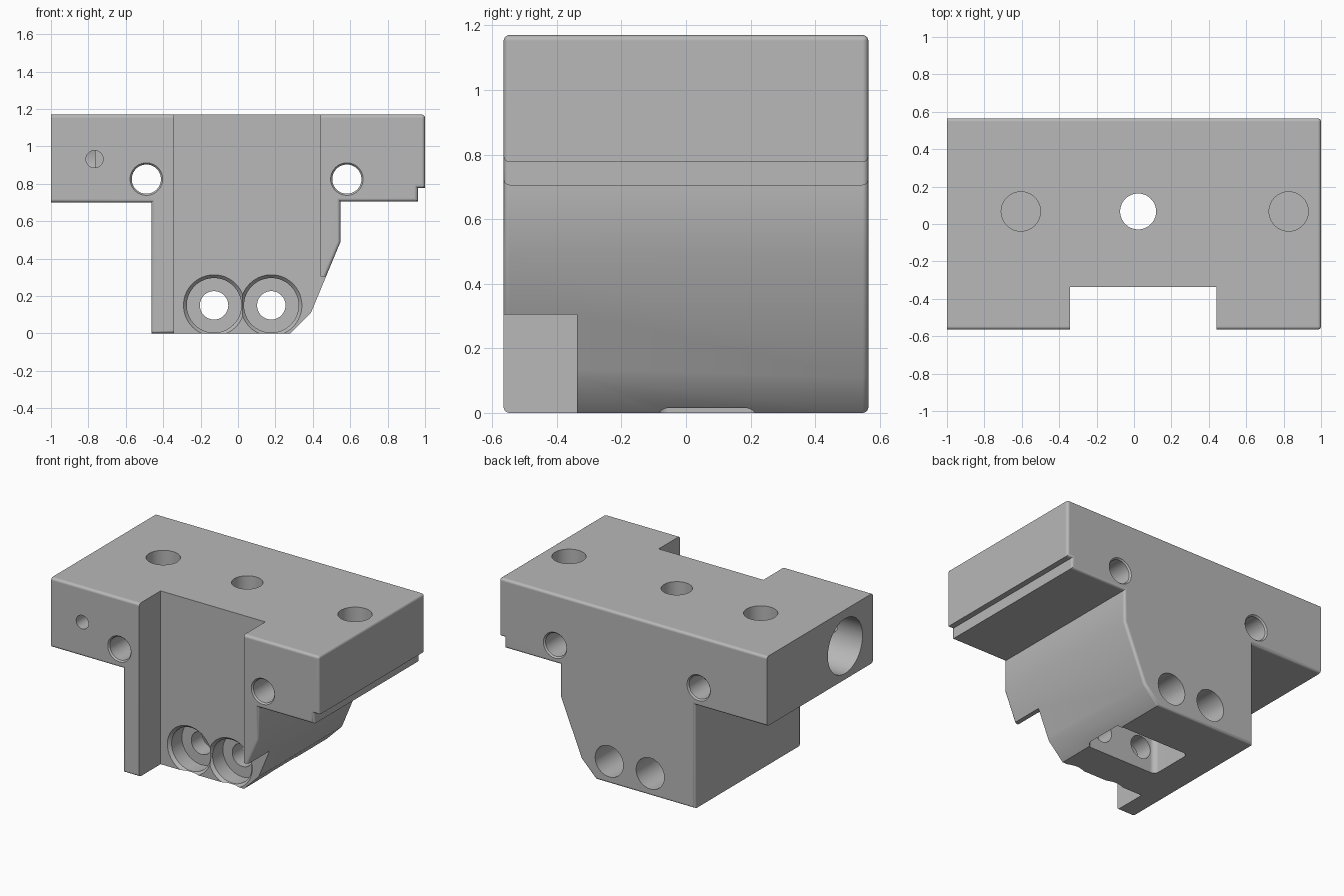
import bpy, bmesh, math
from mathutils import Vector, Matrix

cube = bpy.data.objects.get("Cube")
if cube:
    bpy.data.objects.remove(cube, do_unlink=True)

HALF_Y = 0.565
TOP = 1.17

grey = bpy.data.materials.new("machined_grey")
grey.use_nodes = True
grey.diffuse_color = (0.48, 0.48, 0.48, 1)
grey.node_tree.nodes["Principled BSDF"].inputs["Base Color"].default_value = (0.48, 0.48, 0.48, 1)


def add_object(name, bm):
    bmesh.ops.recalc_face_normals(bm, faces=bm.faces[:])
    mesh = bpy.data.meshes.new(name)
    bm.to_mesh(mesh)
    bm.free()
    mesh.materials.append(grey)
    obj = bpy.data.objects.new(name, mesh)
    bpy.context.collection.objects.link(obj)
    return obj


def box(name, low, high, corner=0):
    """Box cutter, optionally with rounded vertical corners."""
    low, high = Vector(low), Vector(high)
    bm = bmesh.new()
    bmesh.ops.create_cube(bm, size=1)
    bmesh.ops.scale(bm, vec=high - low, verts=bm.verts[:])
    bmesh.ops.translate(bm, vec=(low + high) / 2, verts=bm.verts[:])
    if corner:
        upright = [e for e in bm.edges
                   if abs(e.verts[0].co.z - e.verts[1].co.z) > 0.01]
        bmesh.ops.bevel(bm, geom=upright, offset=corner, segments=6,
                        profile=0.5, affect='EDGES')
    return add_object(name, bm)


def drill(name, start, direction, profile, sides=64):
    """Stepped round cutter; profile lists (distance along axis, radius)."""
    bm = bmesh.new()
    rings = []
    for dist, radius in profile:
        rings.append([bm.verts.new((radius * math.cos(math.tau * i / sides),
                                    radius * math.sin(math.tau * i / sides), dist))
                      for i in range(sides)])
    for a, b in zip(rings, rings[1:]):
        for i in range(sides):
            j = (i + 1) % sides
            bm.faces.new((a[i], a[j], b[j], b[i]))
    bm.faces.new(rings[0])
    bm.faces.new(rings[-1])
    turn = Vector(direction).to_track_quat('Z', 'Y').to_matrix().to_4x4()
    bmesh.ops.transform(bm, matrix=Matrix.Translation(start) @ turn, verts=bm.verts[:])
    return add_object(name, bm)


# Block body: T-shaped outline extruded front to back
outline = [(-1, TOP), (-1, 0.7), (-0.463, 0.7), (-0.463, 0), (0.28, 0),
           (0.39, 0.11), (0.548, 0.49), (0.548, 0.705), (0.962, 0.705),
           (0.962, 0.777), (1, 0.777), (1, TOP)]
bm = bmesh.new()
face = bm.faces.new([bm.verts.new((x, -HALF_Y, z)) for x, z in outline])
side = bmesh.ops.extrude_face_region(bm, geom=[face])
bmesh.ops.translate(bm, vec=(0, 2 * HALF_Y, 0),
                    verts=[v for v in side["geom"] if isinstance(v, bmesh.types.BMVert)])
bmesh.ops.recalc_face_normals(bm, faces=bm.faces[:])


def is_rounded(edge):
    a, b = (v.co for v in edge.verts)
    if abs(a.y - b.y) < 0.01:
        return not (a.x < -0.99 and b.x < -0.99)
    return a.x > 0.99 and a.z > 1


bmesh.ops.bevel(bm, geom=[e for e in bm.edges if is_rounded(e)], offset=0.018,
                segments=4, profile=0.5, affect='EDGES')
block = add_object("mounting_block", bm)

cutters = [
    # Front channel and the relief beside its lower end
    box("front_channel", (-0.342, -1, -0.5), (0.44, -0.337, 1.5)),
    box("front_relief", (0.4, -1, -0.5), (0.8, -0.337, 0.305)),
    # Pocket in the underside
    box("bottom_pocket", (-0.24, -0.09, -0.2), (0.295, 0.22, 0.24), 0.035),
]

# Cross holes running front to back, chamfered at both mouths
for side_name, x in (("right", -0.49), ("left", 0.582)):
    cutters.append(drill(side_name + "_cross_hole", (x, -HALF_Y, 0.825), (0, 1, 0),
                         [(-0.01, 0.096), (0.01, 0.078),
                          (2 * HALF_Y - 0.01, 0.078), (2 * HALF_Y + 0.01, 0.096)]))

# Counterbored lower holes, opening into the pocket and out of the back
for side_name, x in (("right", -0.128), ("left", 0.178)):
    cutters.append(drill(side_name + "_counterbore", (x, -0.337, 0.15), (0, 1, 0),
                         [(-0.02, 0.181), (0.02, 0.146), (0.13, 0.146),
                          (0.1301, 0.076), (0.4, 0.076)]))
    cutters.append(drill(side_name + "_back_hole", (x, 0.1, 0.15), (0, 1, 0),
                         [(0, 0.105), (0.6, 0.105)]))

# Top holes: two blind, one through to the pocket
for side_name, x in (("right", -0.605), ("left", 0.827)):
    cutters.append(drill(side_name + "_top_hole", (x, 0.067, 1.3), (0, 0, -1),
                         [(0, 0.105), (0.38, 0.105)]))
cutters.append(drill("centre_hole", (0.022, 0.067, 1.3), (0, 0, -1),
                     [(0, 0.096), (1.2, 0.096)]))

# Side bore and the small screw hole that meets it
cutters.append(drill("side_bore", (-1.1, -0.27, 0.925), (1, 0, 0),
                     [(0, 0.185), (0.335, 0.185)]))
cutters.append(drill("screw_hole", (-0.767, -0.7, 0.932), (0, 1, 0),
                     [(0, 0.046), (0.43, 0.046)], 32))

bpy.context.view_layer.objects.active = block
block.select_set(True)
for cutter in cutters:
    cut = block.modifiers.new(cutter.name, 'BOOLEAN')
    cut.operation = 'DIFFERENCE'
    cut.solver = 'EXACT'
    cut.object = cutter
    bpy.ops.object.modifier_apply(modifier=cut.name)
    bpy.data.objects.remove(cutter, do_unlink=True)

# Smooth rounds with crisp flat faces
bpy.ops.object.shade_smooth_by_angle(angle=math.radians(30))
weighted = block.modifiers.new("flat_face_normals", 'WEIGHTED_NORMAL')
weighted.keep_sharp = True
